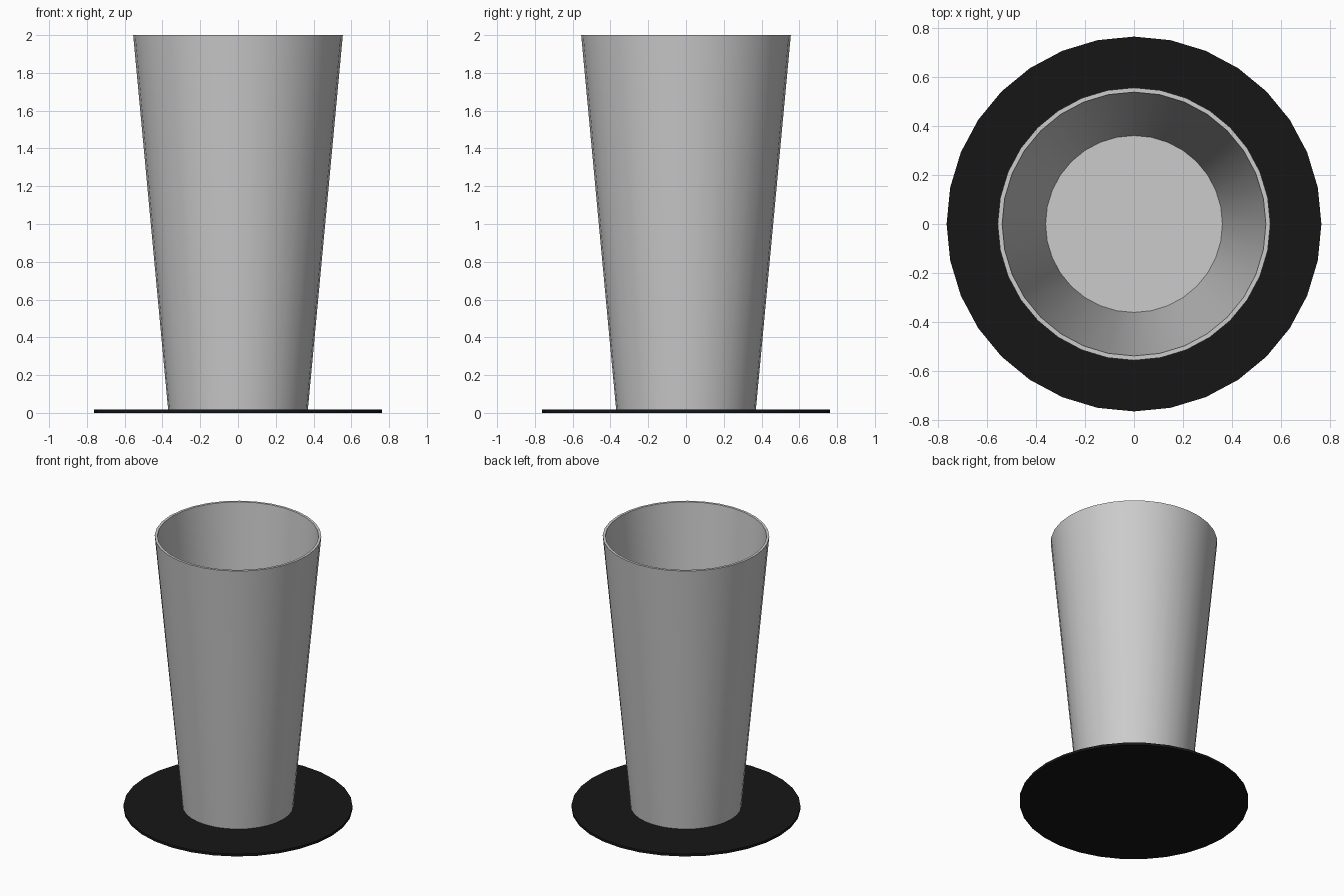
import bpy, bmesh, math

if "Cube" in bpy.data.objects:
    bpy.data.objects.remove(bpy.data.objects["Cube"])

SIDES = 32


def lathe(name, profile):
    """Revolve an (r, z) profile around z; both open ends are capped."""
    bm = bmesh.new()
    rings = []
    for r, z in profile:
        rings.append([bm.verts.new((r * math.cos(2 * math.pi * i / SIDES),
                                    r * math.sin(2 * math.pi * i / SIDES), z))
                      for i in range(SIDES)])
    for a, b in zip(rings, rings[1:]):
        for i in range(SIDES):
            j = (i + 1) % SIDES
            bm.faces.new((a[i], a[j], b[j], b[i]))
    bm.faces.new(rings[0][::-1])
    bm.faces.new(rings[-1])
    bmesh.ops.recalc_face_normals(bm, faces=bm.faces)
    mesh = bpy.data.meshes.new(name)
    bm.to_mesh(mesh)
    bm.free()
    obj = bpy.data.objects.new(name, mesh)
    bpy.context.collection.objects.link(obj)
    bpy.ops.object.select_all(action='DESELECT')
    obj.select_set(True)
    bpy.context.view_layer.objects.active = obj
    bpy.ops.object.shade_smooth_by_angle(angle=math.radians(30))
    return obj


# Flat black coaster
coaster = lathe("coaster", [(0.763, 0.0), (0.763, 0.018)])
black = bpy.data.materials.new("black")
black.diffuse_color = (0.008, 0.008, 0.008, 1)
black.use_nodes = True
black.node_tree.nodes["Principled BSDF"].inputs["Base Color"].default_value = black.diffuse_color
coaster.data.materials.append(black)

# Tapered tumbler: outer wall, rim, inner wall, floor
lathe("tumbler", [(0.37, 0.018), (0.555, 2.0), (0.537, 2.0), (0.36, 0.037)])
